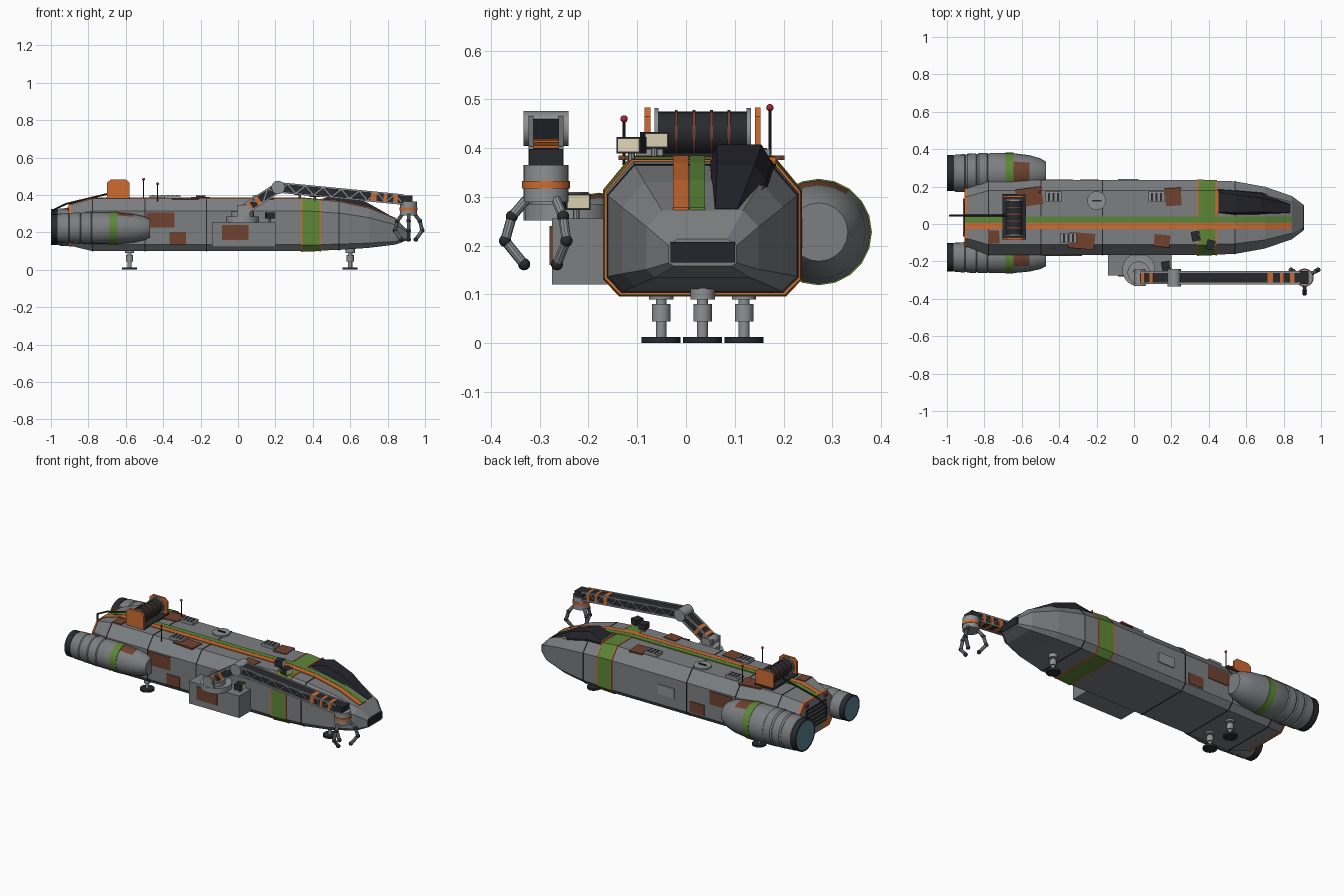
import bpy, bmesh, math
from mathutils import Vector, Matrix

if "Cube" in bpy.data.objects:
    bpy.data.objects.remove(bpy.data.objects["Cube"])

COL = {
    "hull_grey": (0.20, 0.21, 0.22), "light_grey": (0.27, 0.28, 0.29),
    "charcoal": (0.022, 0.023, 0.028), "dark_glass": (0.018, 0.018, 0.026),
    "orange": (0.62, 0.15, 0.03), "green": (0.11, 0.24, 0.04),
    "rust": (0.16, 0.055, 0.03), "cream": (0.75, 0.68, 0.48),
    "teal": (0.10, 0.22, 0.28), "red": (0.40, 0.02, 0.03)}
MATS = {}
for k, c in COL.items():
    MATS[k] = bpy.data.materials.new(k)
    MATS[k].diffuse_color = (*c, 1)

CY = 0.034  # hull centre line


def finish(name, bm, mats, smooth=False):
    bmesh.ops.recalc_face_normals(bm, faces=bm.faces)
    me = bpy.data.meshes.new(name)
    bm.to_mesh(me)
    bm.free()
    for m in ([mats] if isinstance(mats, str) else mats):
        me.materials.append(MATS[m])
    if smooth:
        me.shade_smooth()
        me.set_sharp_from_angle(angle=math.radians(30))
    ob = bpy.data.objects.new(name, me)
    bpy.context.collection.objects.link(ob)
    return ob


def loft(name, rings, mats, smooth=False, rule=None):
    """Skin a list of closed rings; rule(segment, side) picks the material."""
    bm = bmesh.new()
    rs = [[bm.verts.new(p) for p in r] for r in rings]
    n = len(rs[0])
    for s in range(len(rs) - 1):
        for i in range(n):
            j = (i + 1) % n
            f = bm.faces.new((rs[s][i], rs[s][j], rs[s + 1][j], rs[s + 1][i]))
            f.material_index = rule(s, i) if rule else 0
    bm.faces.new(rs[0]).material_index = rule(-1, 0) if rule else 0
    bm.faces.new(rs[-1]).material_index = rule(len(rs) - 1, 0) if rule else 0
    return finish(name, bm, mats, smooth)


def box(name, loc, size, mat, rot=None):
    bm = bmesh.new()
    bmesh.ops.create_cube(bm, size=1, matrix=Matrix.Diagonal((*size, 1)))
    r = rot if rot else Matrix()
    bm.transform(Matrix.Translation(loc) @ r.to_4x4())
    return finish(name, bm, mat)


def beam(name, a, b, w, h, mat):
    a, b = Vector(a), Vector(b)
    return box(name, (a + b) / 2, ((b - a).length, w, h), mat, (b - a).to_track_quat('X', 'Z').to_matrix())


def cyl(name, a, b, r, mat, n=16, r2=None):
    a, b = Vector(a), Vector(b)
    bm = bmesh.new()
    bmesh.ops.create_cone(bm, cap_ends=True, segments=n, radius1=r, radius2=r if r2 is None else r2, depth=(b - a).length)
    bm.transform(Matrix.Translation((a + b) / 2) @ (b - a).to_track_quat('Z', 'Y').to_matrix().to_4x4())
    return finish(name, bm, mat, True)


def ball(name, loc, r, mat):
    bm = bmesh.new()
    bmesh.ops.create_uvsphere(bm, u_segments=12, v_segments=8, radius=r, matrix=Matrix.Translation(loc))
    return finish(name, bm, mat, True)


# Hull: station x, half width, bottom, top
ST = [(-0.905, 0.15, 0.13, 0.345), (-0.78, 0.2, 0.1, 0.38), (0.36, 0.2, 0.1, 0.38), (0.54, 0.194, 0.106, 0.365),
      (0.70, 0.165, 0.117, 0.33), (0.845, 0.115, 0.135, 0.272), (0.905, 0.07, 0.158, 0.214)]


def station(x):
    for a, b in zip(ST, ST[1:]):
        if x <= b[0]:
            t = (x - a[0]) / (b[0] - a[0])
            return [p + t * (q - p) for p, q in zip(a, b)]
    return list(ST[-1])


def ring(x, off=0.0):
    _, w, zb, zt = station(x)
    w, zb, zt = w + off, zb - off, zt + off
    h = zt - zb
    half = [(0.84 * w, zb), (w, zb + 0.12 * h), (w, zt - 0.24 * h), (0.72 * w, zt)]
    return [(x, CY + y, z) for y, z in half] + [(x, CY - y, z) for y, z in reversed(half)]


loft("hull", [ring(s[0]) for s in ST], "hull_grey")
loft("green_band", [ring(x, 0.003) for x in (0.345, 0.36, 0.437)], "green")
for x in (0.338, 0.437):
    loft("band_trim", [ring(x, 0.004), ring(x + 0.007, 0.004)], "orange")
for x in (-0.78, -0.5, -0.17, 0.537):
    loft("panel_seam", [ring(x, 0.002), ring(x + 0.005, 0.002)], "charcoal")
loft("rear_trim", [ring(-0.905, 0.004), ring(-0.893, 0.004)], "orange")
box("nose_window", (0.905, CY, 0.187), (0.008, 0.132, 0.042), "dark_glass")

# Long stripes along the roof
for name, y0, y1, mat in (("orange_stripe", -0.027, 0.005, "orange"), ("green_stripe", 0.007, 0.039, "green")):
    rs = []
    for x in [-0.905, -0.78, 0.36, 0.54, 0.70, 0.842]:
        z = station(x)[3]
        rs.append([(x, y0, z - 0.004), (x, y1, z - 0.004), (x, y1, z + 0.005), (x, y0, z + 0.005)])
    loft(name, rs, mat)

# Rear grille with slats and tail lights
box("rear_grille", (-0.906, CY, 0.235), (0.008, 0.19, 0.13), "charcoal")
for i in range(5):
    box("grille_slat", (-0.911, CY, 0.185 + i * 0.025), (0.008, 0.18, 0.007), "hull_grey")
for s in (-1, 1):
    box("tail_light", (-0.908, CY + s * 0.09, 0.326), (0.014, 0.022, 0.016), "red")

# Canopy: x, base y0, top y0, top y1, base y1, base z, top z
CAN = [(0.45, 0.058, 0.064, 0.172, 0.182, 0.36, 0.378), (0.545, 0.05, 0.062, 0.155, 0.176, 0.355, 0.407),
       (0.68, 0.052, 0.064, 0.14, 0.165, 0.32, 0.365), (0.838, 0.056, 0.06, 0.106, 0.112, 0.262, 0.276)]
loft("canopy", [[(x, a, zb - 0.02), (x, a, zb + 0.3 * (zt - zb)), (x, b, zt), (x, c, zt), (x, d, zb + 0.3 * (zt - zb)),
                 (x, d, zb - 0.02)] for x, a, b, c, d, zb, zt in CAN], "dark_glass")
for p, q in zip(CAN, CAN[1:]):
    for k in (1, 4):
        beam("canopy_frame", (p[0], p[k], p[5] + 0.006), (q[0], q[k], q[5] + 0.006), 0.006, 0.006, "charcoal")
beam("canopy_sill", (0.447, 0.05, 0.377), (0.447, 0.185, 0.377), 0.007, 0.01, "orange")

# Engines: big one on +y, smaller one on -y
PROF = [(-1.0, 0.80), (-1.0, 0.9), (-0.965, 0.9), (-0.965, 0.86), (-0.955, 0.93), (-0.905, 0.95), (-0.9, 0.90),
        (-0.89, 0.97), (-0.845, 0.98), (-0.84, 0.93), (-0.83, 1.0), (-0.785, 1.0), (-0.78, 0.95), (-0.77, 1.0),
        (-0.687, 1.0), (-0.687, 1.02), (-0.644, 1.02), (-0.644, 0.99), (-0.56, 0.90), (-0.50, 0.74), (-0.47, 0.56)]


def engine_rule(s, i):
    if s == -1:
        return 3
    if s < 3:
        return 1
    if s in (14, 15, 16):
        return 2
    return 4 if s == 17 and i in (3, 4, 5, 6) else 0


for name, y, z, r in (("engine_large", 0.272, 0.228, 0.107), ("engine_small", -0.178, 0.222, 0.085)):
    loft(name, [[(x, y + r * k * math.cos(a * math.tau / 20), z + r * k * math.sin(a * math.tau / 20)) for a in range(20)]
                for x, k in PROF], ["hull_grey", "charcoal", "green", "teal", "rust"], True, engine_rule)

# Landing gear
for x, y in ((0.6, CY), (-0.58, CY - 0.085), (-0.58, CY + 0.085)):
    cyl("landing_foot", (x, y, 0), (x, y, 0.013), 0.04, "charcoal")
    cyl("landing_leg", (x, y, 0.013), (x, y, 0.125), 0.011, "light_grey")
    cyl("leg_collar", (x, y, 0.045), (x, y, 0.08), 0.019, "light_grey")
    cyl("leg_socket", (x, y, 0.09), (x, y, 0.12), 0.025, "light_grey")

# Rust repair patches: roof (x, y, w, d, turn) and sides (side, x, z, w, h)
for x, y, w, d, t in ((-0.28, -0.09, 0.14, 0.085, -5), (-0.56, 0.145, 0.14, 0.095, 8), (0.21, 0.145, 0.085, 0.095, 4),
                      (0.15, -0.09, 0.085, 0.065, -6), (-0.75, -0.07, 0.06, 0.07, 3)):
    box("roof_patch", (x, y, 0.38), (w, d, 0.009), "rust", Matrix.Rotation(math.radians(t), 3, 'Z'))
for s, x, z, w, h in ((-1, -0.415, 0.265, 0.15, 0.08), (-1, -0.322, 0.168, 0.088, 0.066),
                      (1, -0.40, 0.265, 0.15, 0.08), (1, -0.24, 0.175, 0.1, 0.065)):
    box("side_patch", (x, CY + s * 0.2, z), (w, 0.008, h), "rust")
box("side_hatch", (-0.03, CY + 0.2, 0.225), (0.11, 0.012, 0.06), "light_grey")

# Roof vents and round hatch
for x, y in ((-0.35, -0.075), (0.12, 0.145), (-0.43, 0.145)):
    box("vent", (x, y, 0.386), (0.085, 0.055, 0.024), "light_grey")
    for i in range(3):
        box("vent_slot", (x - 0.024 + i * 0.024, y, 0.398), (0.012, 0.043, 0.005), "charcoal")
cyl("roof_hatch", (-0.2, 0.125, 0.37), (-0.2, 0.125, 0.39), 0.05, "light_grey", 20)
box("hatch_handle", (-0.2, 0.125, 0.392), (0.05, 0.008, 0.008), "charcoal")

# Winch with cable
WX = -0.64
box("winch_base", (WX, CY + 0.005, 0.384), (0.125, 0.245, 0.012), "charcoal")
for s in (-1, 1):
    y = CY + s * 0.113
    loft("winch_side", [[(WX + u, y + t, z) for u, z in ((-0.06, 0.38), (0.06, 0.38), (0.06, 0.465), (0.04, 0.483),
                                                        (-0.04, 0.483), (-0.06, 0.465))] for t in (-0.006, 0.006)], "orange")
    cyl("winch_flange", (WX, CY + s * 0.09, 0.432), (WX, CY + s * 0.099, 0.432), 0.05, "light_grey", 20)
cyl("winch_drum", (WX, CY - 0.09, 0.432), (WX, CY + 0.09, 0.432), 0.043, "charcoal", 20)
for i in range(4):
    y = CY - 0.054 + i * 0.036
    cyl("drum_winding", (WX, y - 0.003, 0.432), (WX, y + 0.003, 0.432), 0.046, "rust", 20)
PATH = [(-0.67, 0.045, 0.412), (-0.92, 0.045, 0.352), (-0.985, 0.045, 0.32), (-0.985, 0.045, 0.26)]
for a, b in zip(PATH, PATH[1:]):
    cyl("winch_cable", a, b, 0.005, "charcoal", 8)

# Antennas
for x, y, z in ((-0.505, 0.172, 0.483), (-0.43, -0.127, 0.46)):
    cyl("antenna", (x, y, 0.365), (x, y, z), 0.003, "charcoal", 8)
    ball("antenna_tip", (x, y, z), 0.0075, "red")

# Floodlights
for x, y, z, t in ((0.33, -0.065, 0.416, 10), (0.41, -0.112, 0.406, -15), (0.17, -0.225, 0.29, 10)):
    r = Matrix.Rotation(math.radians(t), 3, 'Z')
    cyl("lamp_post", (x, y, z - 0.06), (x, y, z), 0.007, "light_grey", 8)
    box("lamp_housing", (x, y, z), (0.045, 0.052, 0.034), "charcoal", r)
    box("lamp_lens", Vector((x, y, z)) + r @ Vector((0.023, 0, 0)), (0.006, 0.046, 0.028), "cream", r)

# Arm pod and turntable
box("arm_pod", (0.03, -0.215, 0.188), (0.34, 0.12, 0.135), "hull_grey")
box("pod_patch", (-0.015, -0.276, 0.2), (0.14, 0.008, 0.08), "rust")
AY = -0.287
cyl("turntable", (0.025, -0.245, 0.252), (0.025, -0.245, 0.285), 0.088, "light_grey", 24)
cyl("shoulder_base", (0.025, -0.26, 0.285), (0.025, -0.26, 0.31), 0.06, "light_grey", 20)
for s in (-1, 1):
    box("shoulder_bracket", (0.03, AY + s * 0.036, 0.315), (0.07, 0.012, 0.06), "light_grey")
cyl("shoulder_pin", (0.03, AY - 0.045, 0.32), (0.03, AY + 0.045, 0.32), 0.028, "light_grey")


# Truss arm segments with orange hazard bands
def truss(a, b, w, h, n, bands):
    a, b = Vector(a), Vector(b)
    d = (b - a).normalized()
    up = Vector((-d.z, 0, d.x))
    beam("arm_core", a, b, w * 0.76, h * 0.8, "charcoal")
    for s in (-1, 1):
        side = Vector((0, s * w * 0.43, 0))
        for v in (-1, 1):
            o = side + up * v * h * 0.42
            beam("arm_rail", a + o, b + o, w * 0.14, h * 0.17, "light_grey")
        for i in range(n):
            v = up * h * 0.4 * (1 if i % 2 else -1)
            beam("arm_brace", a.lerp(b, i / n) + side + v, a.lerp(b, (i + 1) / n) + side - v, 0.006, 0.006, "light_grey")
    for t, u in bands:
        beam("arm_band", a.lerp(b, t), a.lerp(b, u), w * 0.98, h * 0.97, "orange")


SH, EL, WR = (0.03, AY, 0.32), (0.215, AY, 0.44), (0.885, AY, 0.375)
truss(SH, EL, 0.07, 0.055, 4, ((0.12, 0.22), (0.36, 0.46)))
truss(EL, WR, 0.072, 0.056, 14, ((0.74, 0.785), (0.84, 0.87), (0.92, 0.955)))
cyl("elbow_joint", (EL[0], AY - 0.046, EL[2]), (EL[0], AY + 0.046, EL[2]), 0.036, "light_grey", 20)

# Wrist and three-fingered claw
WX2 = 0.912
cyl("wrist", (WX2, AY, 0.29), (WX2, AY, 0.365), 0.046, "light_grey", 20)
cyl("wrist_band", (WX2, AY, 0.317), (WX2, AY, 0.333), 0.049, "orange", 20)
box("wrist_block", (WX2 - 0.01, AY, 0.378), (0.06, 0.07, 0.04), "charcoal")
for deg in (30, 150, 270):
    c, s = math.cos(math.radians(deg)), math.sin(math.radians(deg))
    P = [(WX2 + r * c, AY + r * s, z) for r, z in ((0.04, 0.295), (0.07, 0.26), (0.084, 0.21), (0.045, 0.162))]
    for a, b in zip(P, P[1:]):
        cyl("claw_finger", a, b, 0.010, "light_grey", 10)
    for p in P[1:]:
        ball("claw_knuckle", p, 0.0125, "charcoal")

for m in bpy.data.materials:
    if m.users and not m.is_grease_pencil:
        m.use_nodes = True
        m.node_tree.nodes["Principled BSDF"].inputs["Base Color"].default_value = m.diffuse_color
